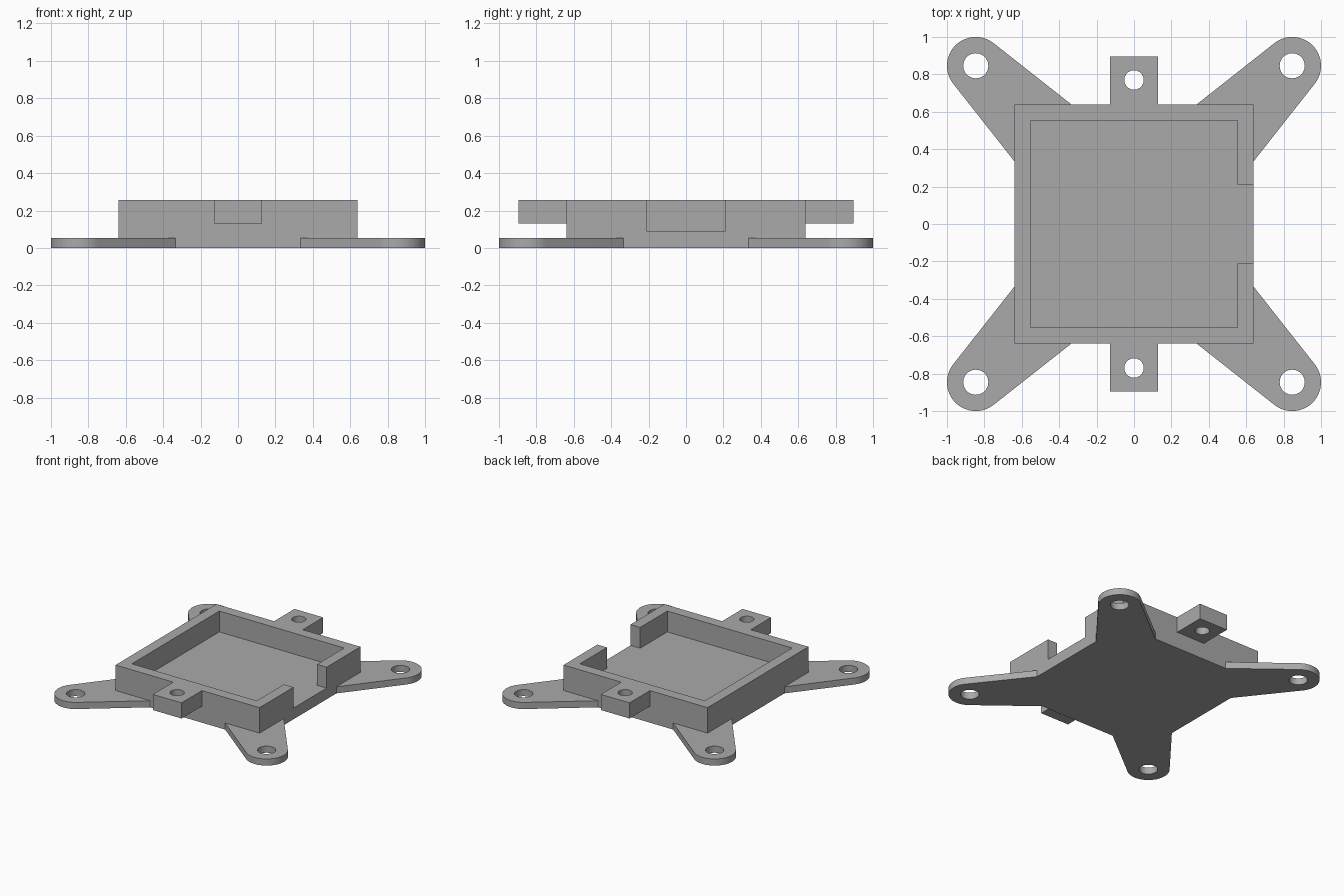
import bpy, bmesh
from math import cos, sin, pi, atan2, asin, hypot

if "Cube" in bpy.data.objects:
    bpy.data.objects.remove(bpy.data.objects["Cube"], do_unlink=True)

grey = bpy.data.materials.new("plain grey")
grey.use_nodes = True
colour = (0.4, 0.4, 0.4, 1)
grey.diffuse_color = colour
grey.node_tree.nodes["Principled BSDF"].inputs["Base Color"].default_value = colour

HALF, INNER, HEIGHT, FLOOR = 0.638, 0.553, 0.257, 0.09
NOTCH = 0.21


def arc(cx, cy, r, start, end, n):
    return [(cx + r * cos(start + (end - start) * i / n),
             cy + r * sin(start + (end - start) * i / n)) for i in range(n + 1)]


def circle(cx, cy, r, n=48):
    return arc(cx, cy, r, 0, 2 * pi, n)[:-1]


def rect(x0, y0, x1, y1):
    return [(x0, y0), (x1, y0), (x1, y1), (x0, y1)]


def plate(name, outline, z0, z1, holes=()):
    """Extrude an outline, with optional holes, from z0 to z1."""
    bm = bmesh.new()
    edges = []
    for loop in [outline, *holes]:
        vs = [bm.verts.new((x, y, z0)) for x, y in loop]
        edges += [bm.edges.new((vs[i - 1], vs[i])) for i in range(len(vs))]
    if holes:
        bmesh.ops.triangle_fill(bm, edges=edges, use_beauty=True)
    else:
        bm.faces.new(vs)
    ext = bmesh.ops.extrude_face_region(bm, geom=bm.faces[:], use_keep_orig=True)
    top = [v for v in ext["geom"] if isinstance(v, bmesh.types.BMVert)]
    bmesh.ops.translate(bm, verts=top, vec=(0, 0, z1 - z0))
    bmesh.ops.recalc_face_normals(bm, faces=bm.faces[:])
    mesh = bpy.data.meshes.new(name)
    bm.to_mesh(mesh)
    bm.free()
    mesh.materials.append(grey)
    ob = bpy.data.objects.new(name, mesh)
    bpy.context.collection.objects.link(ob)
    return ob


def select(ob):
    bpy.ops.object.select_all(action="DESELECT")
    ob.select_set(True)
    bpy.context.view_layer.objects.active = ob


def soften(ob):
    select(ob)
    bpy.ops.object.shade_smooth_by_angle(angle=pi / 6)


# Square tray: a block hollowed by one pocket that runs out through the +x wall
tray = plate("tray", rect(-HALF, -HALF, HALF, HALF), 0, HEIGHT)
pocket = plate("pocket_cutter", [
    (-INNER, -INNER), (INNER, -INNER), (INNER, -NOTCH), (HALF + 0.1, -NOTCH),
    (HALF + 0.1, NOTCH), (INNER, NOTCH), (INNER, INNER), (-INNER, INNER)],
    FLOOR, HEIGHT + 0.1)
cut = tray.modifiers.new("pocket", "BOOLEAN")
cut.operation, cut.solver, cut.object = "DIFFERENCE", "EXACT", pocket
select(tray)
bpy.ops.object.modifier_apply(modifier="pocket")
bpy.data.objects.remove(pocket, do_unlink=True)

# Tapered corner arms with rounded, drilled ends
C, R, ROOT = 0.846, 0.154, 0.333
dx, dy = C - ROOT, C - HALF
tangent = atan2(dy, dx) + asin(R / hypot(dx, dy))
tip = arc(C, C, R, -tangent, tangent + pi / 2, 40)
arm = [(HALF, HALF), (HALF, ROOT), *tip, (ROOT, HALF)]
for sx, side in ((-1, "right"), (1, "left")):
    for sy, end in ((-1, "front"), (1, "back")):
        def place(points):
            return [(sx * x, sy * y) for x, y in points]
        soften(plate(f"{end}_{side}_arm", place(arm), 0, 0.053,
                     [place(circle(C, C, 0.067))]))

# Drilled ears flush with the tray rim
for s, end in ((-1, "front"), (1, "back")):
    soften(plate(f"{end}_ear", rect(-0.127, s * HALF, 0.127, s * 0.896),
                 0.132, HEIGHT, [circle(0, s * 0.77, 0.052)]))
